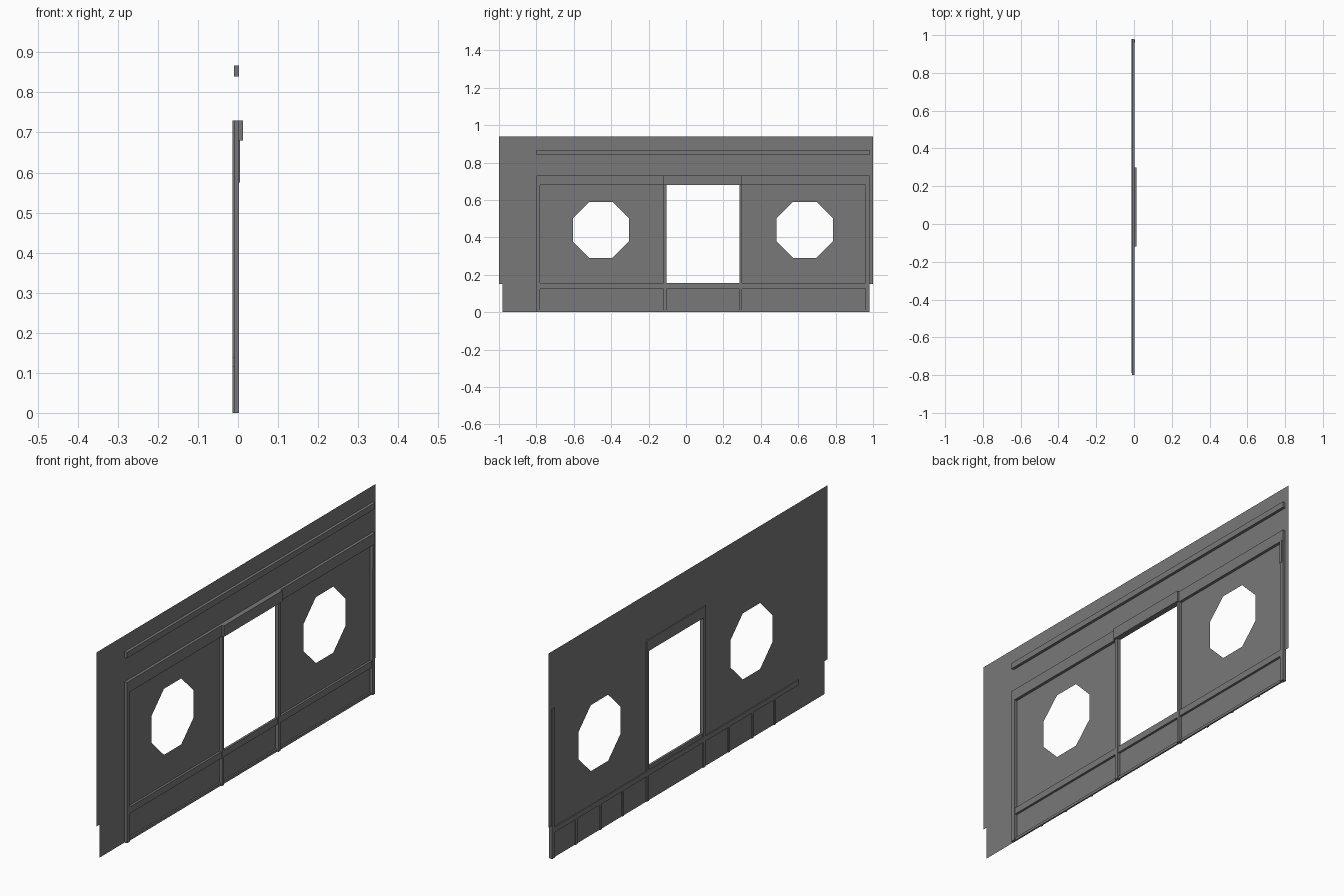
import bpy, bmesh, math

old = bpy.data.objects.get("Cube")
if old:
    bpy.data.objects.remove(old, do_unlink=True)

grey = bpy.data.materials.new("dark grey")
grey.use_nodes = True
COLOUR = (0.19, 0.19, 0.19, 1)
grey.diffuse_color = COLOUR
grey.node_tree.nodes["Principled BSDF"].inputs["Base Color"].default_value = COLOUR

WALL_X, BACK, FACE = -0.01, -0.014, 0.003
START, END = -0.8, 0.98            # extent of the timber trim
DOOR = (-0.105, 0.285)             # door opening
SILL, HEAD = 0.155, 0.68


def finish(name, bm):
    mesh = bpy.data.meshes.new(name)
    bm.to_mesh(mesh)
    bm.free()
    mesh.materials.append(grey)
    obj = bpy.data.objects.new(name, mesh)
    bpy.context.collection.objects.link(obj)


def box(name, x, y, z):
    bm = bmesh.new()
    bmesh.ops.create_cube(bm, size=1)
    for v in bm.verts:
        v.co = [lo + (c + 0.5) * (hi - lo) for c, (lo, hi) in zip(v.co, (x, y, z))]
    finish(name, bm)


def octagon(y, z, apothem):
    r = apothem / math.cos(math.pi / 8)
    angles = [(i + 0.5) * math.pi / 4 for i in range(8)]
    return [(y + r * math.cos(a), z + r * math.sin(a)) for a in angles]


# Thin wall sheet with a doorway and two octagonal windows
outline = [(-0.98, 0), (0.98, 0), (0.98, 0.15), (1, 0.15),
           (1, 0.94), (-1, 0.94), (-1, 0.15), (-0.98, 0.15)]
doorway = [(DOOR[0], SILL), (DOOR[1], SILL), (DOOR[1], HEAD), (DOOR[0], HEAD)]
bm = bmesh.new()
for loop in (outline, doorway, octagon(-0.455, 0.44, 0.15), octagon(0.635, 0.44, 0.15)):
    verts = [bm.verts.new((WALL_X, y, z)) for y, z in loop]
    for a, b in zip(verts, verts[1:] + verts[:1]):
        bm.edges.new((a, b))
bmesh.ops.triangle_fill(bm, edges=bm.edges[:], use_beauty=True, normal=(1, 0, 0))
finish("wall_sheet", bm)

# Long horizontal rails
for name, low, high in (("top_rail", 0.84, 0.867), ("head_rail", HEAD, 0.73)):
    box(name, (WALL_X, FACE), (START, END), (low, high))

# Upright posts at the ends and beside the door
posts = {"right_end_post": (START, -0.78, WALL_X), "right_door_post": (-0.12, DOOR[0], BACK),
         "left_door_post": (DOOR[1], 0.3, BACK), "left_end_post": (0.96, END, BACK)}
for name, (y0, y1, back) in posts.items():
    box(name, (back, FACE), (y0, y1), (0, HEAD))

# Waist and floor rails fitted between the posts
spans = list(posts.values())
for i in range(3):
    span = (spans[i][1], spans[i + 1][0])
    box(f"waist_rail_{i + 1}", (WALL_X, 0), span, (0.125, SILL))
    box(f"floor_rail_{i + 1}", (WALL_X, -0.003), span, (0, 0.012))

# Door lintel and small end bracket
box("door_lintel", (BACK, 0.013), (-0.12, 0.3), (HEAD, 0.73))
box("end_bracket", (0, 0.005), (0.96, 0.975), (0.575, HEAD))

# Low framing on the rear side
box("rear_rail", (BACK, WALL_X), (-0.79, 0.96), (0.115, 0.138))
for i, y in enumerate((-0.62, -0.46, -0.29, 0.47, 0.63, 0.805)):
    box(f"rear_stud_{i + 1}", (BACK, WALL_X), (y - 0.006, y + 0.006), (0, 0.115))
